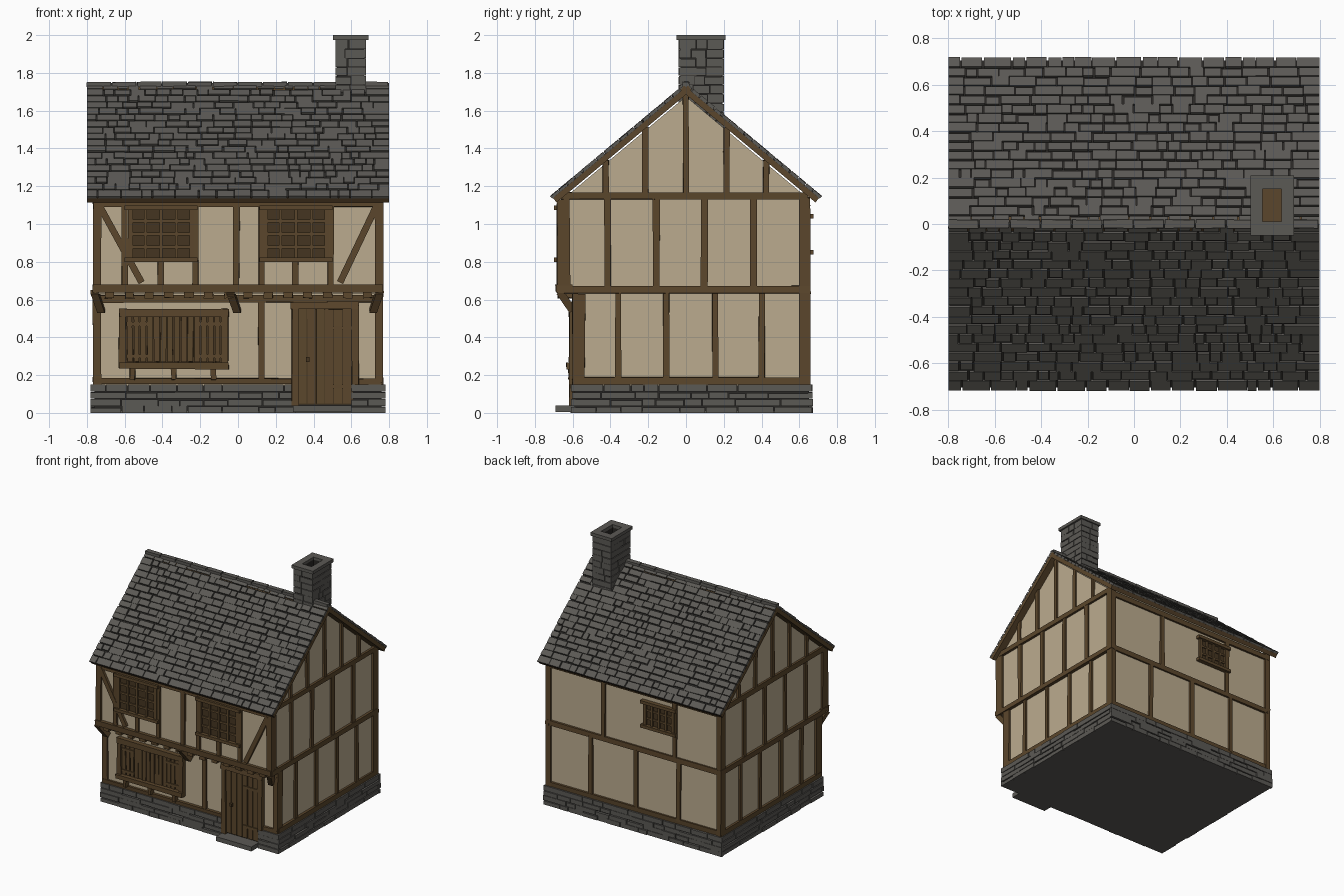
import bpy, bmesh, math, random
from mathutils import Vector, Matrix

random.seed(7)
cube = bpy.data.objects.get("Cube")
if cube:
    bpy.data.objects.remove(cube, do_unlink=True)


def material(name, r, g, b):
    m = bpy.data.materials.new(name)
    m.use_nodes = True
    m.diffuse_color = (r, g, b, 1)
    node = m.node_tree.nodes["Principled BSDF"]
    node.inputs["Base Color"].default_value = (r, g, b, 1)
    node.inputs["Roughness"].default_value = 0.9
    return m


PLASTER = material("plaster", 0.50, 0.41, 0.275)
WOOD = material("timber", 0.105, 0.062, 0.025)
DARK_WOOD = material("dark_timber", 0.06, 0.036, 0.015)
STONE = material("stone", 0.105, 0.10, 0.09)
MORTAR = material("mortar", 0.022, 0.02, 0.018)

parts = {}


def mesh_for(name, mat):
    if name not in parts:
        parts[name] = (bmesh.new(), mat)
    return parts[name][0]


def box(name, mat, x, y, z, frame=None, wobble=0.0):
    """Box from three (min, max) ranges, optionally placed in a frame."""
    bm = mesh_for(name, mat)
    for v in bmesh.ops.create_cube(bm, size=1)["verts"]:
        p = Vector([r[0] if c < 0 else r[1] for c, r in zip(v.co, (x, y, z))])
        p += Vector([random.uniform(-wobble, wobble) for _ in range(3)])
        v.co = frame @ p if frame else p


def timber(name, x, y, z):
    box(name, WOOD, x, y, z, wobble=0.003)


def frame(origin, a, b, n):
    m = Matrix((a, b, n)).transposed().to_4x4()
    m.translation = Vector(origin)
    return m


def beam(name, p, q, width, depth, normal):
    p, q, n = Vector(p), Vector(q), Vector(normal)
    d = (q - p).normalized()
    f = frame(p, n.cross(d), d, n)
    box(name, WOOD, (-width / 2, width / 2), (0, (q - p).length), (-depth / 2, depth / 2), f)


def courses(name, f, length, height, rows, widths, thick, gap, skip=(9, 9)):
    """Irregular rows of flat stones laid on a plane."""
    step = height / rows
    for r in range(rows):
        a = 0
        while a < length - 1e-4:
            e = a + random.uniform(*widths)
            if length - e < widths[0]:
                e = length
            if a < skip[0] < e:
                e = skip[0]
            if skip[0] <= a < skip[1]:
                a = skip[1]
                continue
            side, low = random.uniform(0.2, 1) * gap, random.uniform(0.1, 1.5) * gap
            last = e == length
            box(name, STONE, (a, e if last else e - side),
                (r * step, (r + 1) * step - (low if r < rows - 1 else 0)),
                (-0.004, thick * random.uniform(0.65, 1)), f)
            a = e


def ring(name, mat, x, y, hx, hy, z):
    box(name, mat, (x[0], hx[0]), y, z)
    box(name, mat, (hx[1], x[1]), y, z)
    box(name, mat, hx, (y[0], hy[0]), z)
    box(name, mat, hx, (hy[1], y[1]), z)


X, Y, Z = Vector((1, 0, 0)), Vector((0, 1, 0)), Vector((0, 0, 1))

# Stone footing
box("footing_core", MORTAR, (-0.76, 0.76), (-0.59, 0.65), (0.005, 0.145))
box("footing_underside", STONE, (-0.765, 0.765), (-0.595, 0.655), (0, 0.01))
courses("footing_stones", frame((-0.78, -0.59, 0), X, Z, -Y), 1.56, 0.15, 4, (0.07, 0.2), 0.022, 0.007, (1.09, 1.38))
courses("footing_stones", frame((-0.78, 0.65, 0), X, Z, Y), 1.56, 0.15, 4, (0.07, 0.2), 0.022, 0.007)
for s in (-1, 1):
    courses("footing_stones", frame((s * 0.76, -0.59, 0), Y, Z, X * s), 1.24, 0.15, 4, (0.07, 0.2), 0.022, 0.007)
box("door_step", STONE, (0.29, 0.60), (-0.69, -0.59), (0.005, 0.04))

# Plaster walls, one profile with the overhanging upper floor and gable
bm = mesh_for("plaster_walls", PLASTER)
profile = [(-0.585, 0.12), (-0.585, 0.63), (-0.665, 0.63), (-0.665, 1.12),
           (0, 1.675), (0.64, 1.14), (0.64, 0.12)]
face = bm.faces.new([bm.verts.new((-0.75, y, z)) for y, z in profile])
out = bmesh.ops.extrude_face_region(bm, geom=[face])
bmesh.ops.translate(bm, vec=(1.5, 0, 0), verts=[g for g in out["geom"] if isinstance(g, bmesh.types.BMVert)])

# Gable timbers, both ends
for s in (-1, 1):
    gx = (s * 0.74, s * 0.765)
    for y in (-0.36, -0.105, 0.155, 0.40):
        timber("gable_lower_studs", gx, (y - 0.016, y + 0.016), (0.17, 0.64))
    for y in (-0.415, -0.157, 0.097, 0.357):
        timber("gable_upper_studs", gx, (y - 0.017, y + 0.017), (0.66, 1.14))
    for y in (-0.425, -0.215, 0, 0.215, 0.425):
        timber("gable_roof_studs", gx, (y - 0.016, y + 0.016), (1.16, 1.69 - 0.83 * abs(y)))
    rx = (s * 0.74, s * 0.769)
    timber("gable_rails", rx, (-0.59, 0.655), (0.15, 0.187))
    timber("gable_rails", rx, (-0.68, 0.66), (0.632, 0.672))
    timber("gable_rails", rx, (-0.66, 0.645), (1.13, 1.168))
    # Corner posts
    cx = (s * 0.725, s * 0.768)
    timber("corner_posts", cx, (-0.602, -0.535), (0.15, 0.63))
    timber("corner_posts", cx, (-0.682, -0.615), (0.66, 1.13))
    timber("corner_posts", cx, (0.60, 0.657), (0.15, 1.14))

# Front timbers
low, up = (-0.602, -0.57), (-0.682, -0.65)
timber("front_rails", (-0.76, 0.30), low, (0.152, 0.182))
timber("front_rails", (0.62, 0.76), low, (0.152, 0.182))
timber("front_rails", (-0.76, 0.76), low, (0.585, 0.625))
timber("front_rails", (-0.76, 0.76), up, (1.09, 1.13))
timber("jetty_beam", (-0.77, 0.77), (-0.69, -0.60), (0.637, 0.682))
timber("front_lower_stud", (0.108, 0.14), low, (0.17, 0.60))
for x in (-0.60, -0.225, -0.008, 0.125, 0.49):
    timber("front_upper_studs", (x - 0.016, x + 0.016), up, (0.67, 1.10))
for x in (-0.41, 0.305):
    timber("front_upper_studs", (x - 0.016, x + 0.016), up, (0.67, 0.81))
beam("front_braces", (-0.735, -0.67, 1.10), (-0.51, -0.67, 0.69), 0.035, 0.03, -Y)
beam("front_braces", (0.735, -0.67, 1.10), (0.54, -0.67, 0.69), 0.035, 0.03, -Y)
for i in range(14):
    x = -0.68 + i * 0.105
    timber("joist_ends", (x - 0.024, x + 0.024), (-0.677, -0.58), (0.608, 0.642))
for x in (-0.735, -0.015, 0.725):
    lean = 0.025 if x < 0.1 else -0.025
    beam("jetty_brackets", (x + lean * 0.4, -0.60, 0.54), (x - lean, -0.668, 0.64), 0.042, 0.04, X)

# Back timbers
back = (0.62, 0.655)
for z in ((0.15, 0.187), (0.632, 0.672), (1.09, 1.13)):
    timber("back_rails", (-0.76, 0.76), back, z)
for x in (0.38, -0.015, -0.39):
    timber("back_lower_studs", (x - 0.017, x + 0.017), back, (0.17, 0.64))
for x in (0.27, -0.355):
    timber("back_upper_studs", (x - 0.017, x + 0.017), back, (0.66, 1.10))


def window(name, x0, x1, z0, z1, y, s, cols, rows):
    """Framed lattice window on the wall face at y, facing s."""
    def at(depth):
        return (y - s * 0.02, y + s * depth)
    box(name + "_panes", DARK_WOOD, (x0, x1), at(0.006), (z0, z1))
    for z in (z0, z1):
        box(name + "_frame", WOOD, (x0 - 0.03, x1 + 0.03), at(0.034), (z - 0.012, z + 0.012))
    for i in range(cols + 1):
        x, half = x0 + (x1 - x0) * i / cols, 0.013 if i in (0, cols) else 0.008
        box(name + "_frame", WOOD, (x - half, x + half), at(0.02), (z0, z1))
    for i in range(1, rows):
        z = z0 + (z1 - z0) * i / rows
        box(name + "_lattice", WOOD, (x0, x1), at(0.014), (z - 0.008, z + 0.008))


window("upper_window_right", -0.57, -0.245, 0.81, 1.085, -0.665, -1, 4, 4)
window("upper_window_left", 0.145, 0.47, 0.81, 1.085, -0.665, -1, 4, 4)
window("back_window", -0.345, -0.10, 0.85, 1.04, 0.64, 1, 4, 3)

# Shuttered ground floor window
box("shutter_backing", DARK_WOOD, (-0.61, -0.07), (-0.597, -0.57), (0.25, 0.53))
for i in range(14):
    x = -0.588 + i * 0.0358
    box("shutter_slats", WOOD, (x, x + 0.029), (-0.609, -0.59), (0.27, 0.51), wobble=0.002)
for x in (-0.63, -0.09):
    timber("shutter_frame", (x, x + 0.038), (-0.615, -0.57), (0.235, 0.55))
timber("shutter_frame", (-0.63, -0.05), (-0.62, -0.57), (0.508, 0.55))
timber("shutter_sill", (-0.63, -0.05), (-0.632, -0.57), (0.232, 0.268))
for x in (-0.56, -0.34, -0.13):
    timber("sill_brackets", (x - 0.014, x + 0.014), (-0.622, -0.57), (0.175, 0.24))
for x in (-0.59, -0.20):
    for z in (0.30, 0.47):
        box("shutter_hinges", WOOD, (x, x + 0.11), (-0.615, -0.60), (z - 0.01, z + 0.01))

# Door
box("door_backing", DARK_WOOD, (0.31, 0.61), (-0.597, -0.57), (0.045, 0.56))
for i in range(6):
    x = 0.32 + i * 0.047
    box("door_planks", WOOD, (x, x + 0.043), (-0.604, -0.59), (0.05, 0.55), wobble=0.001)
timber("door_frame", (0.285, 0.32), (-0.617, -0.57), (0.04, 0.58))
timber("door_frame", (0.602, 0.64), (-0.617, -0.57), (0.15, 0.58))
timber("door_frame", (0.28, 0.64), (-0.62, -0.57), (0.548, 0.588))
for z in (0.14, 0.45):
    box("door_hinges", WOOD, (0.47, 0.60), (-0.611, -0.60), (z - 0.011, z + 0.011))
box("door_handle", DARK_WOOD, (0.36, 0.378), (-0.622, -0.60), (0.27, 0.295))

# Roof: timber deck, dark underlay and stone shingles on each slope
angle = math.atan2(0.6, 0.72)
c, d = math.cos(angle), math.sin(angle)
for s in (-1, 1):
    f = frame((-0.8, 0, 1.745), X, Vector((0, s * c, -d)), Vector((0, s * d, c)))
    box("roof_deck", WOOD, (0, 1.6), (0, 0.93), (-0.046, -0.016), f)
    box("roof_underlay", MORTAR, (0.004, 1.596), (0, 0.927), (-0.017, -0.011), f)
    tiles = f @ Matrix.Translation((0, 0, -0.011))
    courses("roof_shingles", tiles, 1.6, 0.935, 18, (0.045, 0.13), 0.014, 0.009)
for i in range(12):
    x = -0.8 + i * 1.6 / 12
    box("ridge_stones", STONE, (x, x + 0.128), (-0.018, 0.018), (1.725, 1.752), wobble=0.002)

# Hollow chimney with a flat cap
hole_x, hole_y = (0.555, 0.637), (0.01, 0.15)
ring("chimney_core", MORTAR, (0.525, 0.668), (-0.03, 0.192), hole_x, hole_y, (1.5, 1.98))
ring("chimney_cap", STONE, (0.503, 0.69), (-0.05, 0.21), hole_x, hole_y, (1.975, 2.0))
box("chimney_floor", WOOD, hole_x, hole_y, (1.5, 1.757))
for y, n in ((-0.03, -Y), (0.192, Y)):
    courses("chimney_bricks", frame((0.515, y, 1.5), X, Z, n), 0.163, 0.475, 10, (0.05, 0.09), 0.010, 0.005)
for x, n in ((0.525, -X), (0.668, X)):
    courses("chimney_bricks", frame((x, -0.03, 1.5), Y, Z, n), 0.222, 0.475, 10, (0.05, 0.09), 0.010, 0.005)

# Turn every part into an object
for name, (bm, mat) in parts.items():
    bmesh.ops.recalc_face_normals(bm, faces=bm.faces[:])
    mesh = bpy.data.meshes.new(name)
    bm.to_mesh(mesh)
    bm.free()
    mesh.materials.append(mat)
    bpy.context.scene.collection.objects.link(bpy.data.objects.new(name, mesh))
